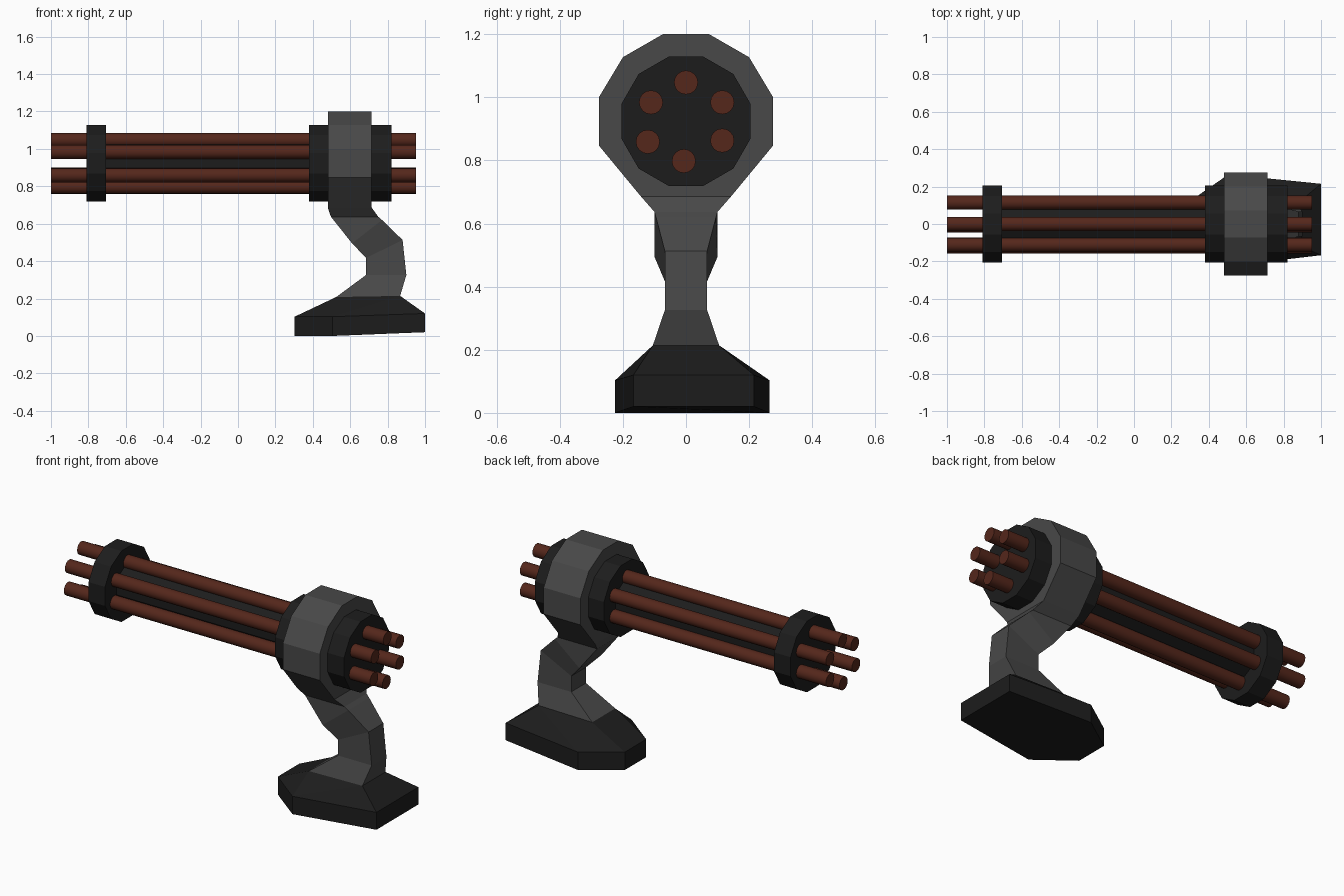
import bpy, bmesh
from math import radians, cos, sin, pi

if "Cube" in bpy.data.objects:
    bpy.data.objects.remove(bpy.data.objects["Cube"])


def material(name, r, g, b):
    m = bpy.data.materials.new(name)
    m.diffuse_color = (r, g, b, 1)
    m.use_nodes = True
    m.node_tree.nodes["Principled BSDF"].inputs["Base Color"].default_value = m.diffuse_color
    return m


BLACK = material("black_metal", 0.012, 0.012, 0.012)
GREY = material("dark_grey_metal", 0.065, 0.065, 0.065)
RUST = material("rust_metal", 0.09, 0.02, 0.011)
AXIS_Z = 0.924


def finish(name, bm, mat):
    bmesh.ops.recalc_face_normals(bm, faces=bm.faces)
    me = bpy.data.meshes.new(name)
    bm.to_mesh(me)
    bm.free()
    me.materials.append(mat)
    ob = bpy.data.objects.new(name, me)
    bpy.context.collection.objects.link(ob)
    return ob


def loft(name, sections, mat):
    """Skin a list of equal-length point loops and cap both ends."""
    bm = bmesh.new()
    loops = [[bm.verts.new(p) for p in s] for s in sections]
    n = len(loops[0])
    for a, b in zip(loops, loops[1:]):
        for i in range(n):
            j = (i + 1) % n
            bm.faces.new((a[i], a[j], b[j], b[i]))
    bm.faces.new(loops[0])
    bm.faces.new(loops[-1])
    return finish(name, bm, mat)


def x_prism(name, x0, x1, profile, mat):
    return loft(name, [[(x, y, z) for y, z in profile] for x in (x0, x1)], mat)


def ngon(n, r, y=0, z=AXIS_Z, turn=0):
    return [(y + r * cos(turn + 2 * pi * i / n), z + r * sin(turn + 2 * pi * i / n)) for i in range(n)]


# Twelve-sided drum, muzzle collar and inner core
ring = ngon(12, 0.212, turn=radians(15))
x_prism("rear_drum", 0.38, 0.82, ring, BLACK)
x_prism("muzzle_collar", -0.81, -0.705, ring, BLACK)
x_prism("inner_core", -0.75, 0.42, ngon(12, 0.105, turn=radians(15)), BLACK)

# Six barrels
centres = [(0, 1.047), (-0.111, 0.984), (0.115, 0.984), (-0.121, 0.859), (0.115, 0.863), (-0.007, 0.798)]
for k, (y, z) in enumerate(centres):
    b = x_prism(f"barrel_{k + 1}", -1, 0.953, ngon(16, 0.038, y, z), RUST)
    bpy.ops.object.select_all(action='DESELECT')
    b.select_set(True)
    bpy.context.view_layer.objects.active = b
    bpy.ops.object.shade_smooth_by_angle(angle=radians(40))

# Housing around the drum
half = [(0.073, 1.2), (0.2, 1.127), (0.276, 1.0), (0.276, 0.847), (0.143, 0.686)]
x_prism("housing", 0.48, 0.715, half + [(-y, z) for y, z in reversed(half)], GREY)

# Bent neck: front x, z, half width, then rear x, z, half width
neck = [(0.48, 0.686, 0.143, 0.715, 0.686, 0.143),
        (0.497, 0.637, 0.10, 0.75, 0.637, 0.10),
        (0.61, 0.495, 0.10, 0.77, 0.62, 0.095),
        (0.685, 0.417, 0.067, 0.88, 0.513, 0.067),
        (0.685, 0.326, 0.067, 0.90, 0.326, 0.067),
        (0.525, 0.208, 0.105, 0.867, 0.214, 0.105)]
loft("neck", [[(xf, -wf, zf), (xf, wf, zf), (xr, wr, zr), (xr, -wr, zr)]
              for xf, zf, wf, xr, zr, wr in neck], GREY)

# Six-sided foot tapering up to the neck
foot = [(0.303, -0.07, 0, 0.103), (0.303, 0.125, 0, 0.103), (0.505, 0.265, 0, 0.103),
        (1.0, 0.215, 0.02, 0.12), (1.0, -0.167, 0.02, 0.12), (0.505, -0.225, 0, 0.103)]
bm = bmesh.new()
for x, y, low, high in foot:
    bm.verts.new((x, y, low))
    bm.verts.new((x, y, high))
for x, z in ((0.525, 0.208), (0.867, 0.214)):
    for y in (-0.105, 0.105):
        bm.verts.new((x, y, z))
bmesh.ops.convex_hull(bm, input=bm.verts)
bmesh.ops.dissolve_limit(bm, angle_limit=radians(3), verts=bm.verts, edges=bm.edges)
finish("foot", bm, BLACK)
